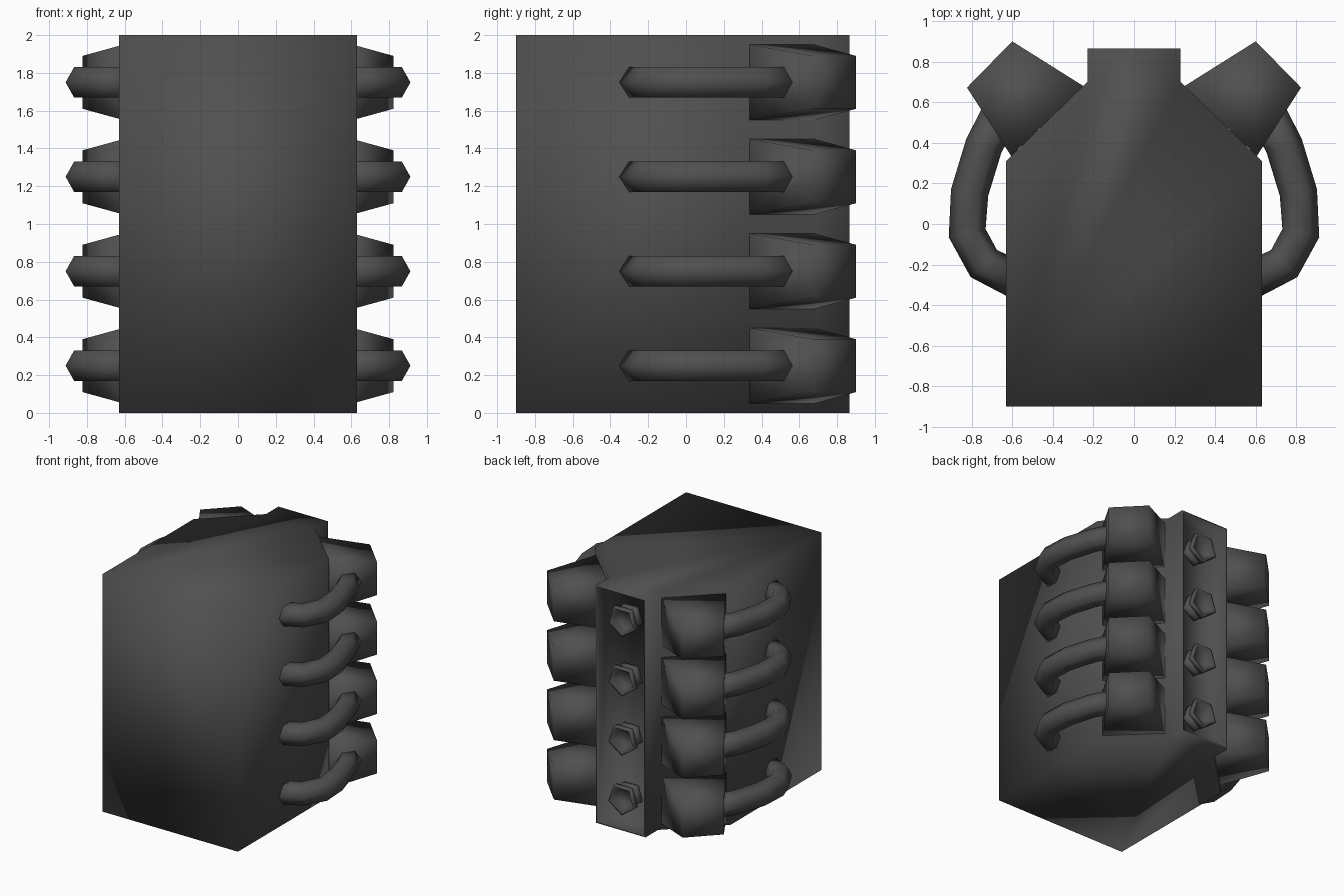
import bpy, bmesh, math
from mathutils import Vector

if "Cube" in bpy.data.objects:
    bpy.data.objects.remove(bpy.data.objects["Cube"])

metal = bpy.data.materials.new("dark_metal")
metal.diffuse_color = (0.08, 0.08, 0.08, 1)
metal.use_nodes = True
metal.node_tree.nodes["Principled BSDF"].inputs["Base Color"].default_value = metal.diffuse_color


def finish(bm, name, repeat=True, mirror=False):
    """Turn a bmesh into an object, repeated up the z axis and mirrored in x."""
    bmesh.ops.recalc_face_normals(bm, faces=bm.faces)
    me = bpy.data.meshes.new(name)
    bm.to_mesh(me)
    bm.free()
    me.materials.append(metal)
    me.shade_smooth()
    ob = bpy.data.objects.new(name, me)
    bpy.context.collection.objects.link(ob)
    if repeat:
        arr = ob.modifiers.new("four_cylinders", 'ARRAY')
        arr.count = 4
        arr.use_relative_offset = False
        arr.use_constant_offset = True
        arr.constant_offset_displace = (0, 0, 0.5)
    if mirror:
        ob.modifiers.new("both_banks", 'MIRROR')
    return ob


def loft(bm, rings, closed_ends=True):
    """Skin a list of point rings."""
    vs = [[bm.verts.new(p) for p in ring] for ring in rings]
    n = len(vs[0])
    for a, b in zip(vs, vs[1:]):
        for i in range(n):
            j = (i + 1) % n
            bm.faces.new((a[i], a[j], b[j], b[i]))
    if closed_ends:
        bm.faces.new(vs[0])
        bm.faces.new(vs[-1])


# Engine block: extruded profile with a recessed intake tray at the back
half = [(0.63, -0.9), (0.63, 0.31), (0.23, 0.70), (0.23, 0.865)]
profile = half + [(-x, y) for x, y in reversed(half)]
bm = bmesh.new()
loft(bm, [[(x, y, z) for x, y in profile] for z in (0, 2)])
bm.normal_update()
tray = max(bm.faces, key=lambda f: f.calc_center_median().y)
bmesh.ops.inset_region(bm, faces=[tray], thickness=0.02)
floor = bmesh.ops.extrude_discrete_faces(bm, faces=[tray])["faces"][0]
bmesh.ops.translate(bm, verts=floor.verts, vec=(0, -0.14, 0))
finish(bm, "engine_block", repeat=False)

# Cylinder heads: tapered blocks on the slanted banks
bm = bmesh.new()
base = [(0.25, 0.68), (0.605, 0.335)]
top = [(0.60, 0.90), (0.823, 0.672)]
loft(bm, [[(a[0], a[1], 0.25 - h), (b[0], b[1], 0.25 - h),
           (b[0], b[1], 0.25 + h), (a[0], a[1], 0.25 + h)]
          for (a, b), h in ((base, 0.2), (top, 0.14))])
finish(bm, "cylinder_head", mirror=True)

# Exhaust pipes: six-sided tube swept from the head into the block side
path = [Vector(p) for p in ((0.57, -0.28), (0.74, -0.195), (0.822, -0.045),
                            (0.81, 0.155), (0.74, 0.385), (0.66, 0.54))]
rings, r = [], 0.093
for i, p in enumerate(path):
    d0 = (p - path[max(i - 1, 0)]).normalized()
    d1 = (path[min(i + 1, len(path) - 1)] - p).normalized()
    t = (d0 + d1).normalized()
    n = Vector((t.y, -t.x))
    ring = []
    for k in range(6):
        a = math.tau * k / 6
        q = p + n * (r * math.cos(a))
        ring.append((q.x, q.y, 0.25 + r * math.sin(a)))
    rings.append(ring)
bm = bmesh.new()
loft(bm, rings)
finish(bm, "exhaust_pipe", mirror=True)

# Intake stacks: five-sided flanged cups standing in the tray
bm = bmesh.new()
steps = [(0.11, 0.715), (0.11, 0.765), (0.08, 0.775), (0.08, 0.80),
         (0.13, 0.815), (0.13, 0.855), (0.11, 0.855), (0.075, 0.80)]
loft(bm, [[(rad * math.sin(math.tau * k / 5), y,
            0.25 - rad * math.cos(math.tau * k / 5)) for k in range(5)]
          for rad, y in steps])
finish(bm, "intake_stack")
